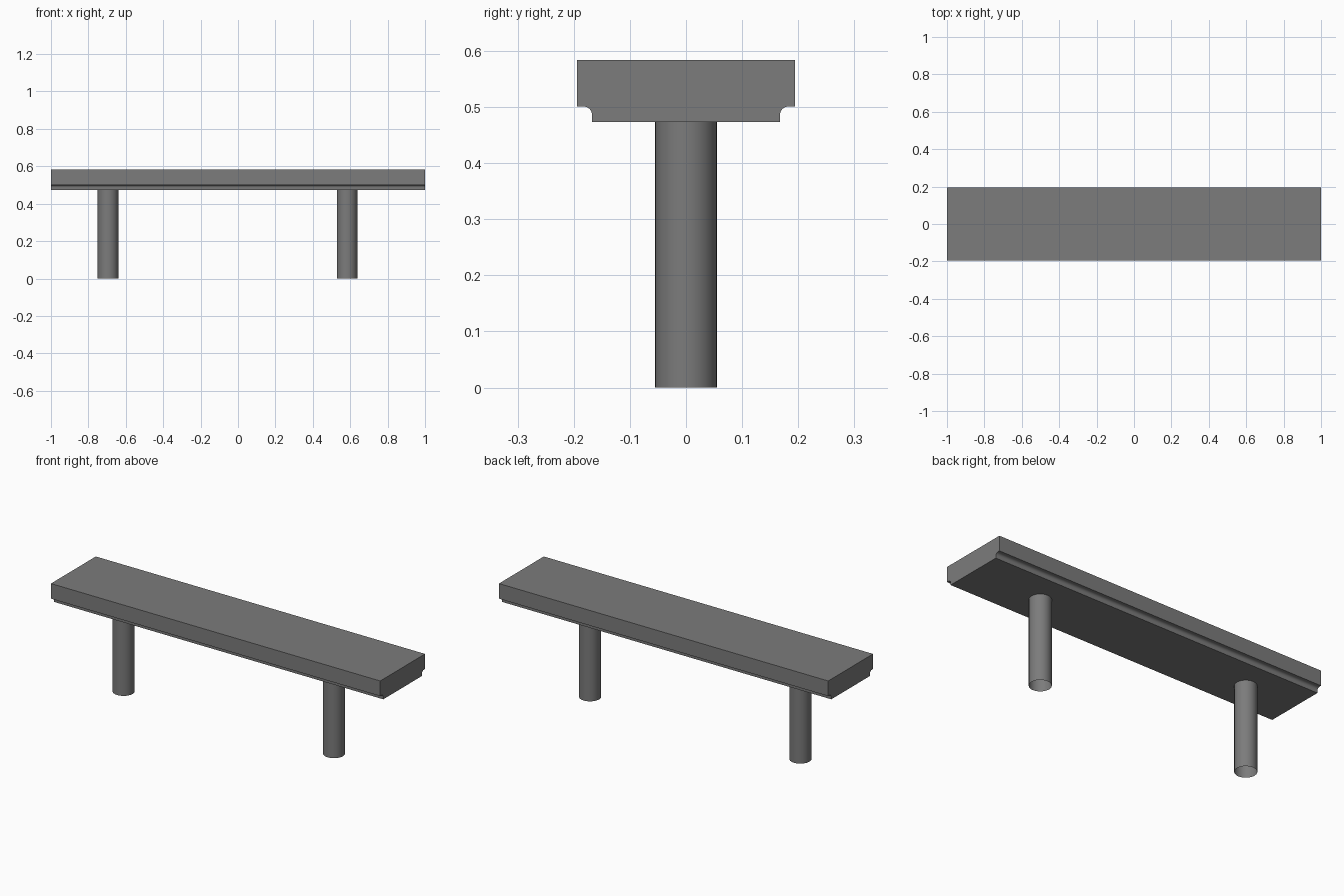
import bpy, bmesh, math

if "Cube" in bpy.data.objects:
    bpy.data.objects.remove(bpy.data.objects["Cube"])

TOP, STEP, BOTTOM = 0.584, 0.501, 0.473
HALF_W, HALF_LOW, COVE = 0.1945, 0.1675, 0.015
LEG_R = 0.055

# Dark grey finish shared by all parts
dark_grey = bpy.data.materials.new("dark_grey")
dark_grey.diffuse_color = (0.2, 0.2, 0.2, 1)
dark_grey.use_nodes = True
dark_grey.node_tree.nodes["Principled BSDF"].inputs["Base Color"].default_value = dark_grey.diffuse_color


def add_object(name, bm):
    bmesh.ops.recalc_face_normals(bm, faces=bm.faces)
    mesh = bpy.data.meshes.new(name)
    bm.to_mesh(mesh)
    bm.free()
    mesh.materials.append(dark_grey)
    obj = bpy.data.objects.new(name, mesh)
    bpy.context.collection.objects.link(obj)
    bpy.ops.object.select_all(action='DESELECT')
    obj.select_set(True)
    bpy.context.view_layer.objects.active = obj
    bpy.ops.object.shade_smooth_by_angle(angle=math.radians(35))
    return obj


# Seat: half profile with a coved lower edge, mirrored and extruded along x
half = [(HALF_W, TOP), (HALF_W, STEP)]
for i in range(9):
    a = math.radians(90 * (1 - i / 8))
    half.append((HALF_LOW + COVE - COVE * math.cos(a),
                 STEP - COVE + COVE * math.sin(a)))
half.append((HALF_LOW, BOTTOM))
profile = half + [(-y, z) for y, z in reversed(half)]

bm = bmesh.new()
end = bm.faces.new([bm.verts.new((-1, y, z)) for y, z in profile])
ext = bmesh.ops.extrude_face_region(bm, geom=[end], use_keep_orig=True)
moved = [g for g in ext["geom"] if isinstance(g, bmesh.types.BMVert)]
bmesh.ops.translate(bm, verts=moved, vec=(2, 0, 0))
add_object("seat", bm)

# Legs: round tubes, open at the foot
for name, x in (("left_leg", -0.695), ("right_leg", 0.583)):
    bm = bmesh.new()
    bmesh.ops.create_cone(bm, cap_ends=False, segments=48,
                          radius1=LEG_R, radius2=LEG_R, depth=BOTTOM)
    bmesh.ops.translate(bm, verts=bm.verts, vec=(x, 0, BOTTOM / 2))
    add_object(name, bm)
